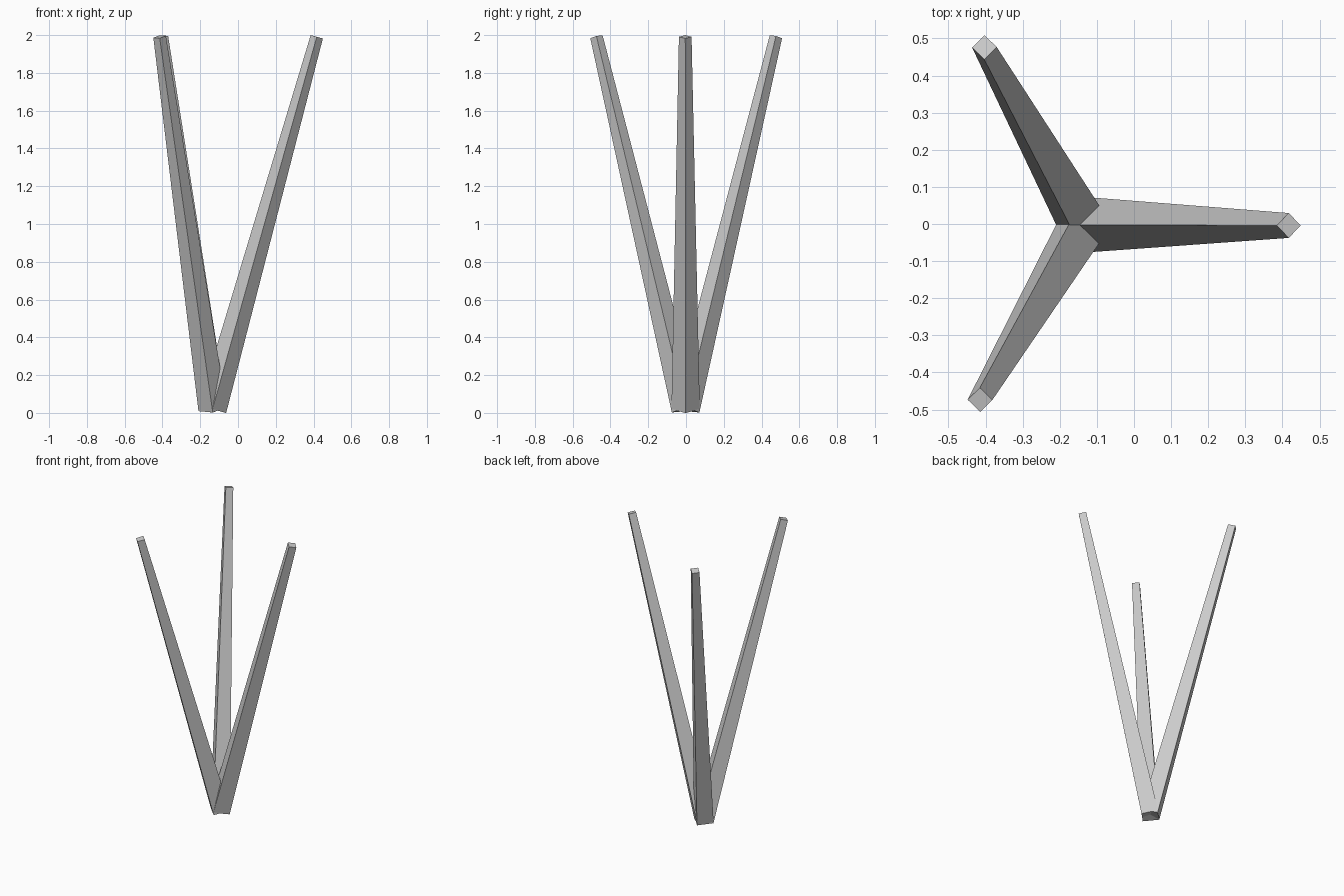
import bpy
import bmesh
from mathutils import Matrix, Vector

if "Cube" in bpy.data.objects:
    bpy.data.objects.remove(bpy.data.objects["Cube"])

grey = bpy.data.materials.new("plain_grey")
grey.diffuse_color = (0.6, 0.6, 0.6, 1)
grey.use_nodes = True
grey.node_tree.nodes["Principled BSDF"].inputs["Base Color"].default_value = grey.diffuse_color

BASE = Vector((-0.135, -0.002, 0.0195))  # shared foot of all the beams
BASE_R, TIP_R = 0.075, 0.0335


def beam(name, tip):
    """Four-sided tapered beam from the shared foot to the tip, ends square to its axis."""
    axis = Vector(tip) - BASE
    turn = Vector((0, 0, 1)).rotation_difference(axis).to_matrix().to_4x4()
    place = Matrix.Translation((BASE + Vector(tip)) / 2) @ turn
    bm = bmesh.new()
    bmesh.ops.create_cone(bm, cap_ends=True, segments=4, radius1=BASE_R,
                          radius2=TIP_R, depth=axis.length, matrix=place)
    mesh = bpy.data.meshes.new(name)
    bm.to_mesh(mesh)
    bm.free()
    mesh.materials.append(grey)
    bpy.context.collection.objects.link(bpy.data.objects.new(name, mesh))


# Three beams fanning out at roughly equal angles
beam("right_beam", (0.417, -0.004, 1.991))
beam("back_left_beam", (-0.403, 0.476, 1.991))
beam("front_left_beam", (-0.415, -0.474, 1.991))
